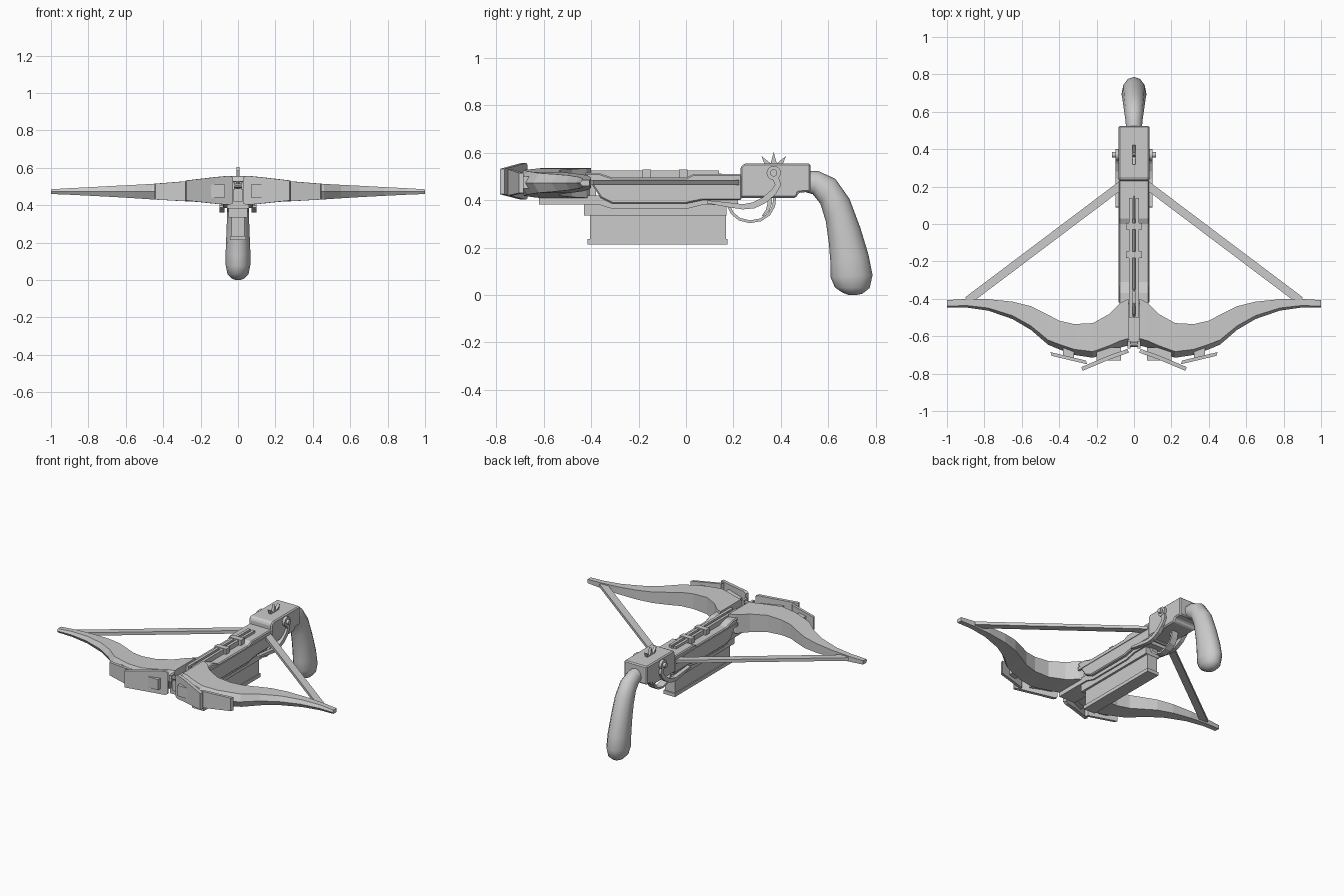
import bpy, bmesh, math
from mathutils import Vector

if "Cube" in bpy.data.objects:
    bpy.data.objects.remove(bpy.data.objects["Cube"])


def make(name, rings, mirror=False, smooth=None, bevel=0):
    """Skin a list of equal-length closed rings and cap both ends."""
    bm = bmesh.new()
    vs = [[bm.verts.new(p) for p in r] for r in rings]
    n = len(vs[0])
    for a, b in zip(vs, vs[1:]):
        for i in range(n):
            j = (i + 1) % n
            bm.faces.new((a[i], a[j], b[j], b[i]))
    bm.faces.new(vs[0])
    bm.faces.new(vs[-1])
    bmesh.ops.recalc_face_normals(bm, faces=bm.faces)
    me = bpy.data.meshes.new(name)
    bm.to_mesh(me)
    bm.free()
    ob = bpy.data.objects.new(name, me)
    bpy.context.collection.objects.link(ob)
    if bevel:
        m = ob.modifiers.new("bevel", 'BEVEL')
        m.width, m.segments = bevel, 1
    if mirror:
        ob.modifiers.new("mirror", 'MIRROR')
    if smooth:
        bpy.context.view_layer.objects.active = ob
        ob.select_set(True)
        bpy.ops.object.shade_smooth_by_angle(angle=math.radians(smooth))
        ob.select_set(False)
    return ob


def prism(name, yz, x0, x1, **kw):
    return make(name, [[(x, y, z) for y, z in yz] for x in (x0, x1)], **kw)


def box(name, x0, x1, y0, y1, z0, z1, **kw):
    return prism(name, [(y0, z0), (y1, z0), (y1, z1), (y0, z1)], x0, x1, **kw)


def strip(name, path, widths, x0, x1, **kw):
    """Flat bar following a side-view path."""
    left, right = [], []
    for i, p in enumerate(path):
        a, b = Vector(path[max(i - 1, 0)]), Vector(path[min(i + 1, len(path) - 1)])
        d = (b - a).normalized()
        n = Vector((-d.y, d.x)) * widths[i] / 2
        left.append(Vector(p) + n)
        right.append(Vector(p) - n)
    return prism(name, [tuple(p) for p in left + right[::-1]], x0, x1, **kw)


def disc(name, cy, cz, r, x0, x1, n=16, **kw):
    pts = [(cy + r * math.cos(math.tau * i / n), cz + r * math.sin(math.tau * i / n)) for i in range(n)]
    return prism(name, pts, x0, x1, **kw)


# Stock: stepped side body, narrower underside and raised centre rail
prism("stock_body", [(-.62, .41), (-.36, .41), (-.31, .385), (0, .385), (.07, .4), (.235, .4),
                     (.235, .51), (.03, .51), (0, .495), (-.31, .495), (-.37, .515), (-.43, .515),
                     (-.62, .49)][1:-1], -.08, .08, bevel=.006)
prism("stock_underside", [(-.62, .382), (-.37, .382), (-.31, .363), (0, .363), (.07, .38), (.22, .38),
                          (.22, .42), (-.62, .42)], -.06, .06)
box("stock_nose", -.045, .045, -.62, -.38, .39, .49)
box("side_rail", .07, .084, -.42, .23, .465, .485, mirror=True)
box("bolt_rail", .008, .026, -.5, .14, .49, .526, mirror=True)
for i, y in enumerate((-.165, -.012)):
    box(f"rail_clamp_{i}", -.042, .042, y - .018, y + .018, .49, .53)

# Bolt in the groove, with a pointed head
def square(y, r, z=.505):
    return [(r, y, z), (0, y, z + r), (-r, y, z), (0, y, z - r)]
make("bolt", [square(y, r) for y, r in ((.15, .008), (-.42, .008), (-.43, .022), (-.5, .001))])

# Front bridge between the limbs
disc("bridge_pin", -.645, .505, .013, -.036, .036, 10)
box("bridge_block", -.025, .025, -.65, -.55, .42, .49)
box("bridge_lug", .018, .034, -.665, -.625, .48, .525, mirror=True)

# Bow limbs: five-sided section with a ridge along the front
limb = [(.03, -.40, -.65, .41, .535), (.07, -.42, -.66, .41, .534), (.13, -.48, -.685, .413, .531),
        (.22, -.53, -.715, .418, .528), (.32, -.535, -.7, .423, .522), (.4, -.517, -.67, .428, .518),
        (.46, -.485, -.645, .431, .514), (.55, -.44, -.567, .437, .509), (.65, -.415, -.508, .443, .504),
        (.78, -.402, -.463, .45, .497), (.9, -.401, -.446, .456, .491), (1, -.407, -.447, .46, .485)]
rings = []
for x, yb, yf, zb, zt in limb:
    e = .3 * (zt - zb)
    rings.append([(x, yb, zb), (x, yb, zt), (x, yf + e, zt), (x, yf, (zb + zt) / 2), (x, yf + e, zb)])
make("bow_limb", rings, mirror=True)

# Armour plates on the front of the limbs
def plate(name, stations):
    rs = []
    for x, y, zb, zt in stations:
        rs.append([(x, y, zb), (x, y, zt), (x + .007, y + .02, zt), (x + .007, y + .02, zb)])
    make(name, rs, mirror=True)
plate("inner_plate", [(.028, -.688, .41, .548), (.045, -.694, .402, .557), (.12, -.72, .408, .55), (.275, -.785, .425, .532)])
plate("outer_plate", [(.44, -.705, .43, .515), (.25, -.75, .42, .53)])
box("plate_mount", .07, .2, -.73, -.66, .44, .51, mirror=True)
box("outer_plate_mount", .32, .38, -.715, -.66, .45, .5, mirror=True)

# Bow string: flat band from receiver to limb tip
a, b = Vector((.06, .215)), Vector((.89, -.41))
n = Vector((.625, .83)).normalized() * .022
make("bow_string", [[(p.x - n.x, p.y - n.y, .465), (p.x + n.x, p.y + n.y, .465),
                     (p.x + n.x, p.y + n.y, .485), (p.x - n.x, p.y - n.y, .485)] for p in (a, b)], mirror=True)

# Magazine below the stock
box("magazine", -.036, .036, -.405, .168, .225, .39)
box("magazine_collar", -.05, .05, -.43, .17, .335, .39)
box("magazine_base", -.042, .042, -.415, .175, .213, .236)

# Receiver, cocking gear and axle
prism("receiver", [(.23, .41), (.465, .41), (.475, .432), (.525, .435), (.525, .555), (.245, .555), (.23, .54)],
      -.083, .083, bevel=.007)
spikes = []
for i in range(20):
    r = .088 if i % 2 == 0 else .042
    t = math.pi / 2 + math.tau * i / 20
    spikes.append((.37 + r * math.cos(t), .515 + r * math.sin(t)))
prism("cocking_gear", spikes, -.009, .009)
disc("lever_hub", .37, .515, .03, .08, .1, mirror=True, smooth=30)
disc("axle_cap", .37, .515, .015, .095, .117, mirror=True, smooth=30)

# Side levers, trigger guard and trigger
strip("side_lever", [(.375, .5), (.388, .465), (.37, .435), (.33, .4), (.285, .378), (.24, .372), (.18, .38), (.09, .393)],
      [.03, .026, .026, .027, .026, .022, .02, .012], .072, .098, mirror=True)
strip("trigger_guard", [(.18, .375), (.195, .345), (.225, .32), (.27, .309), (.315, .317), (.35, .34), (.37, .375), (.375, .415)],
      [.012] * 8, -.022, .022)
strip("trigger", [(.352, .415), (.353, .385), (.343, .355), (.322, .333)], [.022, .018, .014, .006], -.01, .01)

# Pistol grip: elliptical sections swept from rear/front point pairs
pairs = [(.5, .525, .5, .435, .042), (.56, .522, .535, .425, .045), (.63, .49, .567, .385, .052),
         (.69, .405, .59, .31, .058), (.735, .285, .603, .215, .062), (.77, .17, .61, .13, .066),
         (.787, .085, .61, .075, .066), (.775, .03, .628, .032, .056), (.745, .006, .66, .01, .034),
         (.72, .0, .685, .0, .012)]
rings = []
for y0, z0, y1, z1, w in pairs:
    c, h = Vector(((y0 + y1) / 2, (z0 + z1) / 2)), Vector(((y0 - y1) / 2, (z0 - z1) / 2))
    ring = []
    for i in range(12):
        t = math.tau * i / 12
        ring.append((w * math.sin(t), c.x + h.x * math.cos(t), c.y + h.y * math.cos(t)))
    rings.append(ring)
make("grip", rings, smooth=40)
